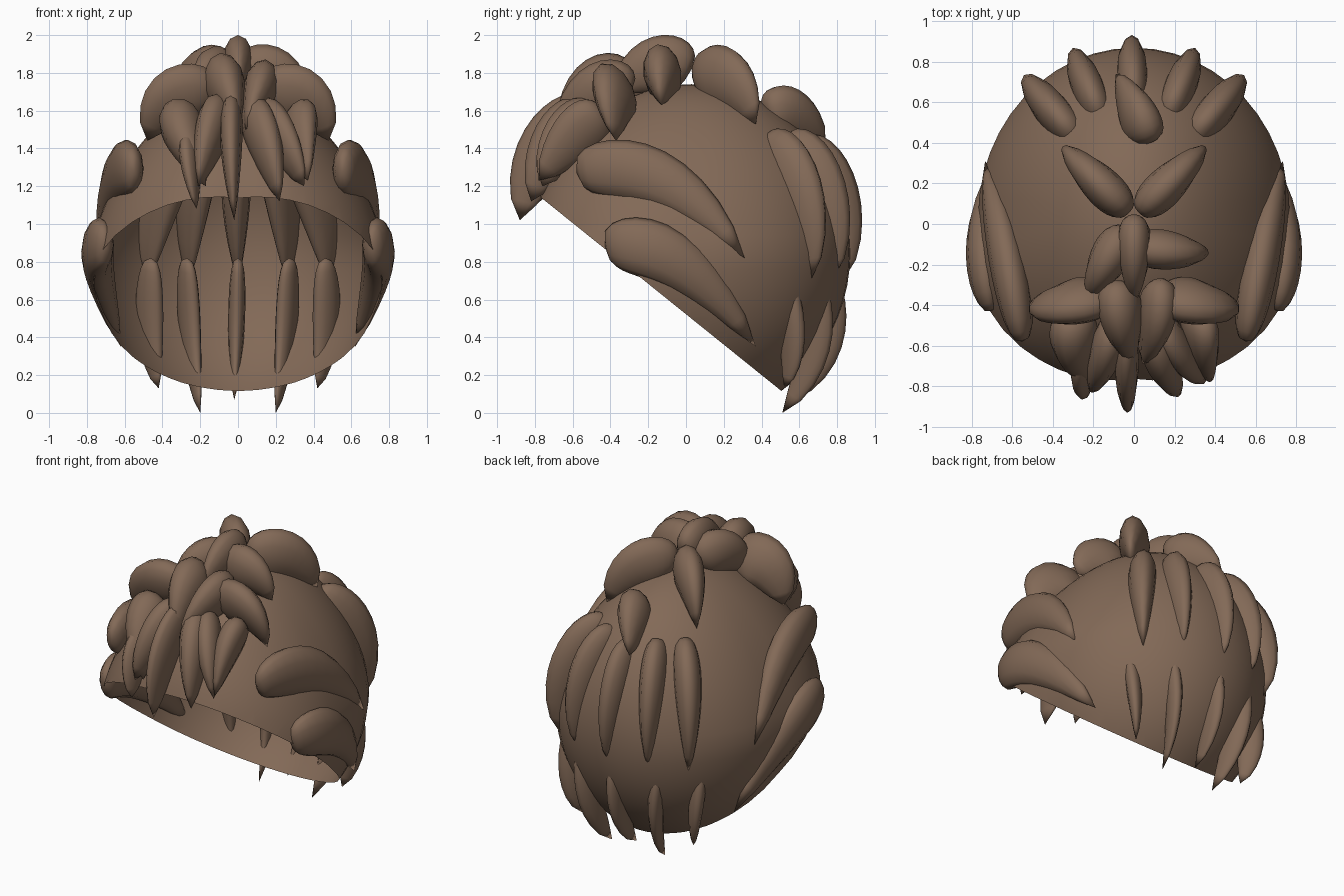
import bpy, bmesh, math
from mathutils import Vector

if "Cube" in bpy.data.objects:
    bpy.data.objects.remove(bpy.data.objects["Cube"])

CENTRE = Vector((0, 0.03, 0.85))

brown = bpy.data.materials.new("hair_brown")
brown.use_nodes = True
colour = (0.225, 0.142, 0.095, 1)
brown.diffuse_color = colour
brown.node_tree.nodes["Principled BSDF"].inputs["Base Color"].default_value = colour


def finish(bm, name):
    mesh = bpy.data.meshes.new(name)
    bm.to_mesh(mesh)
    bm.free()
    mesh.materials.append(brown)
    mesh.shade_smooth()
    obj = bpy.data.objects.new(name, mesh)
    bpy.context.collection.objects.link(obj)
    return obj


def lock(name, root, mid, tip, depth, width, flat=False, sides=12, rings=12):
    """Curved teardrop through three points; depth is measured away from the head."""
    a, m, b = Vector(root), Vector(mid), Vector(tip)
    c = 2 * m - (a + b) / 2
    out = Vector((m.x, 0, 0)) if flat else m - CENTRE
    bm = bmesh.new()
    loops = []
    for i in range(1, rings):
        t = (i / rings) ** 1.5
        p = a * (1 - t) ** 2 + c * 2 * t * (1 - t) + b * t * t
        tangent = ((c - a) * (1 - t) + (b - c) * t).normalized()
        side = tangent.cross(out).normalized()
        up = side.cross(tangent)
        thick = depth * 2.06 * t ** 0.4 * (1 - t) ** 0.7
        wide = width * 2.03 * t ** 0.35 * (1 - t) ** 0.8
        loops.append([bm.verts.new(p + up * thick * math.cos(k * math.tau / sides)
                                   + side * wide * math.sin(k * math.tau / sides))
                      for k in range(sides)])
    for lo, hi in zip(loops, loops[1:]):
        for k in range(sides):
            n = (k + 1) % sides
            bm.faces.new((lo[k], lo[n], hi[n], hi[k]))
    # Close both ends on a point
    for ring, end in ((loops[0], a), (loops[-1], b)):
        v = bm.verts.new(end)
        for k in range(sides):
            bm.faces.new((ring[k], ring[(k + 1) % sides], v))
    bmesh.ops.recalc_face_normals(bm, faces=bm.faces)
    return finish(bm, name)


def pair(name, root, mid, tip, depth, width, flat=False):
    for label, s in (("left", 1), ("right", -1)):
        lock(f"{label}_{name}", *[(s * p[0], p[1], p[2]) for p in (root, mid, tip)],
             depth, width, flat)


# Open cap: egg-shaped shell, squarer at the front, cut by a slanted plane
bm = bmesh.new()
bmesh.ops.create_uvsphere(bm, u_segments=48, v_segments=32, radius=1)
for v in bm.verts:
    x, y, z = v.co
    taper = 1 - 0.2 * max(0, z)
    flare = 1 + 0.18 * abs(x) * max(0, -y)
    v.co = CENTRE + Vector((x * 0.77 * taper * flare, y * 0.84 * flare, z * 0.89))
bmesh.ops.bisect_plane(bm, geom=bm.verts[:] + bm.edges[:] + bm.faces[:],
                       plane_co=(0, -0.78, 1.15), plane_no=(0, 1.03, 1.28), clear_inner=True)
finish(bm, "hair_cap")

# Side locks, swept back
pair("upper_side_lock", (0.55, -0.58, 1.27), (0.64, -0.12, 1.22), (0.735, 0.31, 0.82), 0.09, 0.16, True)
pair("lower_side_lock", (0.7, -0.43, 0.88), (0.74, -0.04, 0.79), (0.62, 0.37, 0.35), 0.085, 0.155, True)

# Upper and lower rows at the back
pair("outer_back_lock", (0.28, 0.42, 1.46), (0.43, 0.59, 1.13), (0.48, 0.66, 0.7), 0.18, 0.09)
pair("inner_back_lock", (0.16, 0.52, 1.47), (0.24, 0.7, 1.12), (0.26, 0.77, 0.7), 0.18, 0.085)
lock("middle_back_lock", (0, 0.6, 1.45), (-0.01, 0.765, 1.1), (0, 0.83, 0.7), 0.17, 0.08)
pair("outer_nape_lock", (0.46, 0.48, 0.82), (0.465, 0.56, 0.42), (0.42, 0.52, 0.13), 0.09, 0.05)
pair("inner_nape_lock", (0.27, 0.62, 0.82), (0.25, 0.68, 0.38), (0.2, 0.51, 0.0), 0.1, 0.05)
lock("middle_nape_lock", (0, 0.69, 0.82), (-0.01, 0.74, 0.4), (-0.02, 0.56, 0.07), 0.1, 0.045)

# Crown
pair("rear_crown_lock", (0.03, 0.06, 1.77), (0.2, 0.23, 1.75), (0.34, 0.37, 1.53), 0.17, 0.095)
lock("back_crown_lock", (0.07, 0.41, 1.58), (0.01, 0.55, 1.56), (-0.09, 0.74, 1.42), 0.16, 0.1)
lock("top_lock", (0, 0.03, 1.82), (0, -0.17, 1.835), (0, -0.38, 1.7), 0.155, 0.085)
lock("left_top_lock", (0.0, -0.11, 1.77), (0.19, -0.13, 1.78), (0.35, -0.13, 1.63), 0.16, 0.1)
lock("right_top_lock", (-0.04, -0.03, 1.77), (-0.14, -0.2, 1.78), (-0.22, -0.36, 1.63), 0.15, 0.1)
pair("temple_lock", (0.12, -0.35, 1.66), (0.34, -0.385, 1.66), (0.48, -0.37, 1.44), 0.18, 0.1)
lock("left_forelock", (0.12, -0.29, 1.7), (0.11, -0.47, 1.69), (0.04, -0.69, 1.5), 0.16, 0.095)
lock("right_forelock", (-0.08, -0.3, 1.73), (-0.06, -0.47, 1.71), (0, -0.67, 1.5), 0.17, 0.11)

# Fringe
lock("left_outer_fringe", (0.33, -0.43, 1.59), (0.33, -0.59, 1.46), (0.37, -0.78, 1.23), 0.15, 0.085)
lock("right_outer_fringe", (-0.3, -0.43, 1.59), (-0.28, -0.6, 1.45), (-0.17, -0.78, 1.2), 0.15, 0.115)
lock("left_long_fringe", (0.07, -0.51, 1.62), (0.15, -0.69, 1.41), (0.22, -0.82, 1.12), 0.15, 0.09)
lock("left_slanted_fringe", (0.12, -0.48, 1.62), (0.24, -0.65, 1.43), (0.35, -0.76, 1.2), 0.14, 0.08)
lock("middle_fringe", (-0.03, -0.5, 1.64), (-0.035, -0.75, 1.38), (-0.02, -0.88, 1.02), 0.155, 0.06)
lock("right_slanted_fringe", (-0.09, -0.48, 1.63), (-0.15, -0.66, 1.45), (-0.21, -0.81, 1.2), 0.15, 0.085)
lock("right_short_fringe", (-0.26, -0.62, 1.46), (-0.25, -0.75, 1.29), (-0.22, -0.83, 1.08), 0.11, 0.05)
